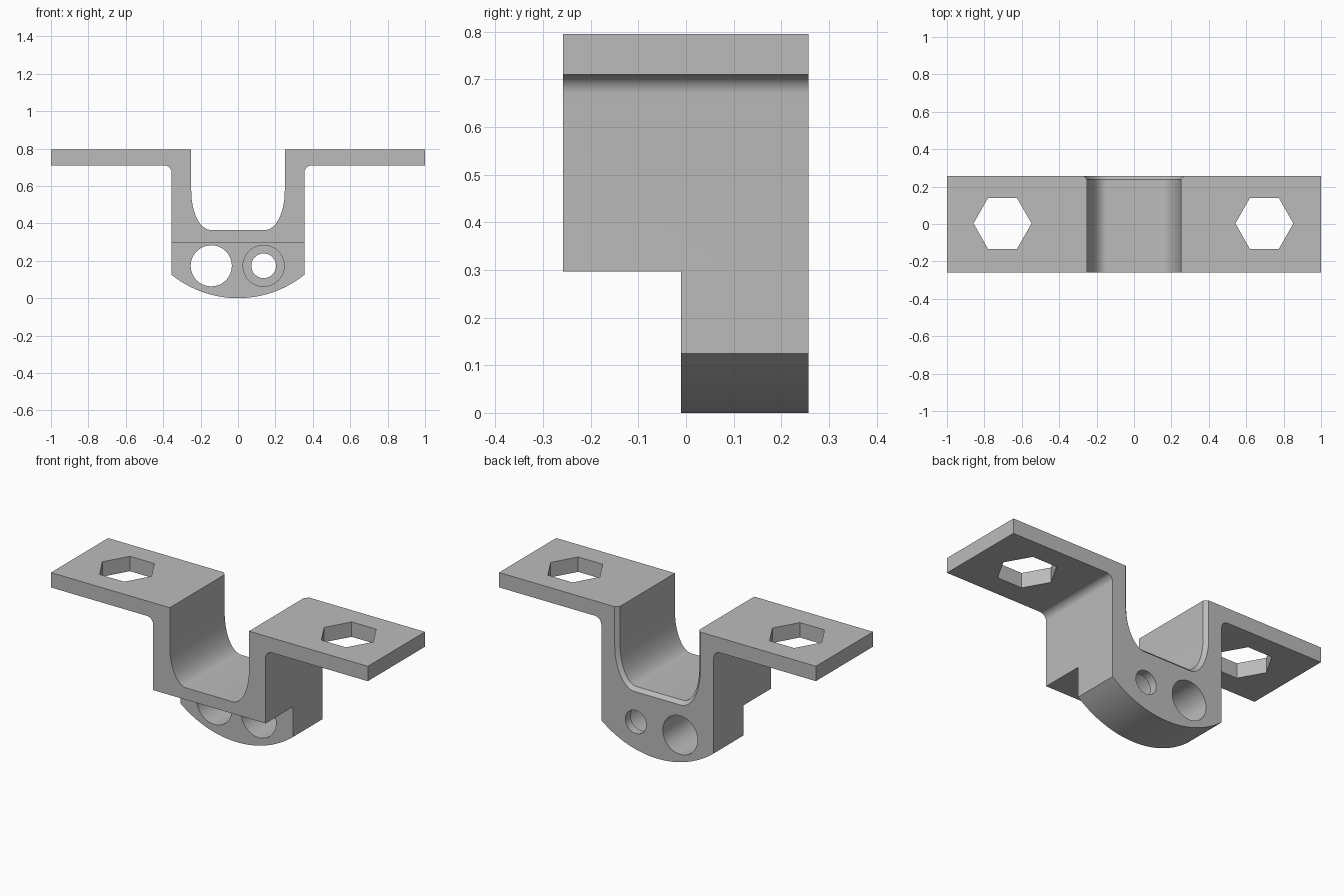
import bpy, bmesh
from math import pi, sin, cos, asin, sqrt

cube = bpy.data.objects.get("Cube")
if cube:
    bpy.data.objects.remove(cube, do_unlink=True)

grey = bpy.data.materials.new("plain grey")
grey.use_nodes = True
grey.diffuse_color = (0.5, 0.5, 0.5, 1)
grey.node_tree.nodes["Principled BSDF"].inputs["Base Color"].default_value = (0.5, 0.5, 0.5, 1)

FRONT, BACK, TOP = -0.258, 0.257, 0.795


def loft(name, rings):
    """Solid through matching rings of 3D points."""
    bm = bmesh.new()
    loops = [[bm.verts.new(p) for p in ring] for ring in rings]
    n = len(loops[0])
    for a, b in zip(loops, loops[1:]):
        for i in range(n):
            j = (i + 1) % n
            bm.faces.new((a[i], a[j], b[j], b[i]))
    bm.faces.new(loops[0])
    bm.faces.new(loops[-1])
    bmesh.ops.recalc_face_normals(bm, faces=bm.faces[:])
    mesh = bpy.data.meshes.new(name)
    bm.to_mesh(mesh)
    bm.free()
    obj = bpy.data.objects.new(name, mesh)
    bpy.context.collection.objects.link(obj)
    mesh.materials.append(grey)
    return obj


def at_y(profile, y):
    return [(x, y, z) for x, z in profile]


def mirrored(half):
    return half + [(-x, z) for x, z in reversed(half)]


def arc(cx, cz, rx, rz, start, end, steps):
    angles = [start + (end - start) * i / steps for i in range(steps + 1)]
    return [(cx + rx * cos(t), cz + rz * sin(t)) for t in angles]


def cut(cutter):
    mod = bracket.modifiers.new(cutter.name, 'BOOLEAN')
    mod.operation = 'DIFFERENCE'
    mod.solver = 'EXACT'
    mod.object = cutter
    bpy.context.view_layer.objects.active = bracket
    bpy.ops.object.modifier_apply(modifier=mod.name)
    bpy.data.objects.remove(cutter, do_unlink=True)


# Bracket body: flanges, filleted block and curved underside
half_width, shoulder = 0.355, 0.125
radius = (half_width ** 2 + shoulder ** 2) / (2 * shoulder)
sweep = asin(half_width / radius)
half = [(1, TOP), (1, 0.71)]
half += arc(half_width + 0.04, 0.67, 0.04, 0.04, pi / 2, pi, 8)
half += arc(0, radius, radius, radius, -pi / 2 + sweep, -pi / 2 + sweep / 24, 14)
body = mirrored(half)
bracket = loft("mounting_bracket", [at_y(body, FRONT), at_y(body, BACK)])


# Rounded channel with a bevelled rear lip
def channel(grow):
    side = [(0.25 + grow, 1)]
    return mirrored(side + arc(0.147, 0.575, 0.103 + grow, 0.21 + grow, 0, -pi / 2, 16))


cut(loft("channel_cutter", [at_y(channel(0), -0.5), at_y(channel(0), BACK - 0.02),
                            at_y(channel(0.04), BACK + 0.02)]))

# Step under the front half
step = [(-0.6, -0.2), (0.6, -0.2), (0.6, 0.297), (-0.6, 0.297)]
cut(loft("step_cutter", [at_y(step, -0.5), at_y(step, -0.01)]))

# Round bores: one wide through hole, one counterbored hole
for name, x, r, end in (("wide_bore", -0.143, 0.11, 0.5),
                        ("counterbore", 0.137, 0.11, 0.21),
                        ("narrow_bore", 0.137, 0.066, 0.5)):
    ring = arc(x, 0.173, r, r, 0, 2 * pi, 48)[:-1]
    cut(loft(name, [at_y(ring, -0.15), at_y(ring, end)]))

# Hexagonal holes in the flanges
for x in (-0.703, 0.697):
    ring = arc(x, 0.003, 0.155, 0.157, 0, 2 * pi, 6)[:-1]
    cut(loft("hex_cutter", [[(px, py, z) for px, py in ring] for z in (0.6, 0.9)]))

# Smooth curves, sharp edges
bpy.ops.object.select_all(action='DESELECT')
bracket.select_set(True)
bpy.context.view_layer.objects.active = bracket
bpy.ops.object.shade_smooth_by_angle(angle=pi / 7)
